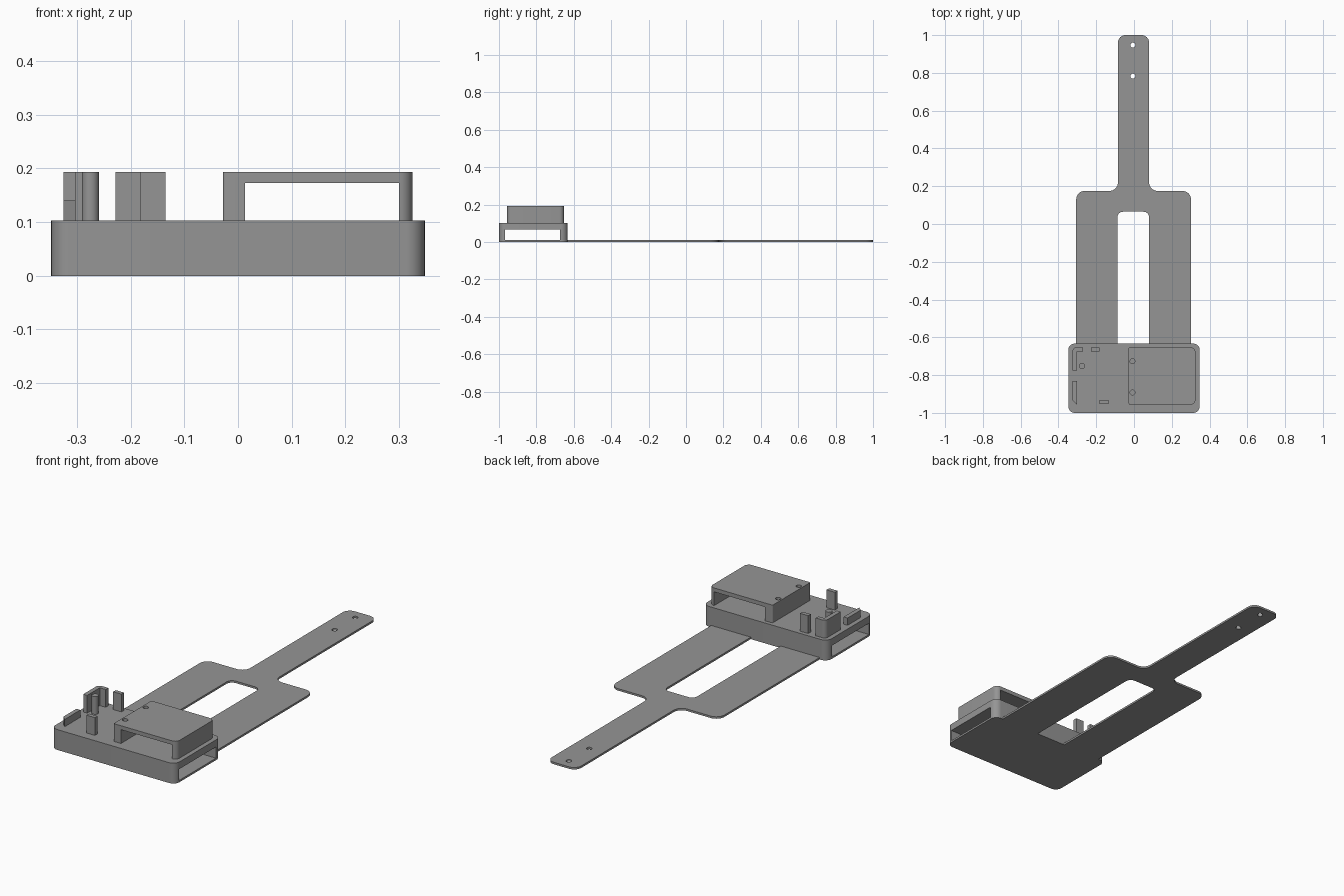
import bpy, bmesh, math
from mathutils import Vector

if "Cube" in bpy.data.objects:
    bpy.data.objects.remove(bpy.data.objects["Cube"])

gray = bpy.data.materials.new("plain gray")
gray.diffuse_color = (0.3, 0.3, 0.3, 1)
gray.use_nodes = True
gray.node_tree.nodes["Principled BSDF"].inputs["Base Color"].default_value = gray.diffuse_color


def rounded(points, seg=8):
    """Outline of (x, y, radius) corners with each corner filleted."""
    out = []
    for i, (x, y, r) in enumerate(points):
        p = Vector((x, y))
        if r == 0:
            out.append(p)
            continue
        a = (Vector(points[i - 1][:2]) - p).normalized()
        b = (Vector(points[(i + 1) % len(points)][:2]) - p).normalized()
        half = a.angle(b) / 2
        center = p + (a + b).normalized() * r / math.sin(half)
        t0 = p + a * r / math.tan(half) - center
        t1 = p + b * r / math.tan(half) - center
        for k in range(seg + 1):
            f = k / seg
            sweep = math.pi - 2 * half
            d = (t0 * math.sin((1 - f) * sweep) + t1 * math.sin(f * sweep)) / math.sin(sweep)
            out.append(center + d)
    return out


def rect(x0, x1, y0, y1, r=(0, 0, 0, 0)):
    return rounded([(x0, y0, r[0]), (x1, y0, r[1]), (x1, y1, r[2]), (x0, y1, r[3])])


def circle(x, y, r, n=24):
    return [Vector((x + r * math.cos(2 * math.pi * k / n), y + r * math.sin(2 * math.pi * k / n)))
            for k in range(n)]


def prism(name, outline, z0, z1):
    bm = bmesh.new()
    face = bm.faces.new([bm.verts.new((p.x, p.y, z0)) for p in outline])
    ext = bmesh.ops.extrude_face_region(bm, geom=[face])
    for v in ext["geom"]:
        if isinstance(v, bmesh.types.BMVert):
            v.co.z = z1
    bmesh.ops.recalc_face_normals(bm, faces=bm.faces)
    mesh = bpy.data.meshes.new(name)
    bm.to_mesh(mesh)
    bm.free()
    mesh.materials.append(gray)
    ob = bpy.data.objects.new(name, mesh)
    bpy.context.collection.objects.link(ob)
    return ob


def finish(ob, cuts=()):
    """Cut the given (outline, z0, z1) prisms out, then smooth the round edges."""
    bpy.ops.object.select_all(action='DESELECT')
    bpy.context.view_layer.objects.active = ob
    ob.select_set(True)
    for outline, z0, z1 in cuts:
        cutter = prism("cutter", outline, z0, z1)
        cutter.hide_render = True
        mod = ob.modifiers.new("cut", 'BOOLEAN')
        mod.operation, mod.solver, mod.object = 'DIFFERENCE', 'EXACT', cutter
        bpy.ops.object.modifier_apply(modifier=mod.name)
        bpy.data.objects.remove(cutter)
    bpy.ops.object.shade_smooth_by_angle(angle=math.radians(30))


BASE, TOP, PLATE = 0.103, 0.193, 0.01
BACK = -0.633

# Flat forked handle with a slot and two holes in the neck
handle = prism("handle_plate", rounded([
    (-0.306, BACK - 0.01, 0), (0.302, BACK - 0.01, 0),
    (0.302, 0.175, 0.045), (0.08, 0.175, 0.045),
    (0.08, 1.0, 0.04), (-0.085, 1.0, 0.04),
    (-0.085, 0.175, 0.045), (-0.306, 0.175, 0.045)]), 0, PLATE)
finish(handle, [
    (rect(-0.088, 0.08, -0.7, 0.065, (0, 0, 0.03, 0.03)), -0.1, 0.1),
    (circle(-0.006, 0.947, 0.013), -0.1, 0.1),
    (circle(-0.006, 0.783, 0.013), -0.1, 0.1)])

# Rounded base housing, open from side to side
base = prism("base_housing", rect(-0.348, 0.348, -1.0, BACK, (0.035,) * 4), 0, BASE)
finish(base, [(rect(-0.5, 0.5, -0.968, -0.673), PLATE, 0.067)])

# Raised cover, open from front to back, with two screw holes
cover = prism("raised_cover", rect(-0.028, 0.325, -0.956, -0.653, (0.006, 0.025, 0.025, 0.006)),
              BASE, TOP)
finish(cover, [
    (rect(0.013, 0.30, -1.1, -0.5), BASE - 0.05, 0.173),
    (circle(-0.008, -0.727, 0.013), 0.13, 0.3),
    (circle(-0.008, -0.892, 0.013), 0.13, 0.3)])

# Corner bracket, low rail, pin and two posts
finish(prism("corner_bracket", rounded([
    (-0.325, -0.775, 0), (-0.303, -0.775, 0), (-0.303, -0.674, 0),
    (-0.27, -0.674, 0), (-0.27, -0.653, 0), (-0.325, -0.653, 0.02)]), BASE, TOP))
finish(prism("low_rail", rounded([
    (-0.325, -0.83, 0), (-0.325, -0.935, 0), (-0.303, -0.955, 0), (-0.303, -0.83, 0)]),
    BASE, 0.14))
finish(prism("round_pin", circle(-0.275, -0.752, 0.016), BASE, TOP))
finish(prism("back_post", rect(-0.228, -0.182, -0.674, -0.653), BASE, TOP))
finish(prism("front_post", rect(-0.182, -0.135, -0.953, -0.932), BASE, TOP))
